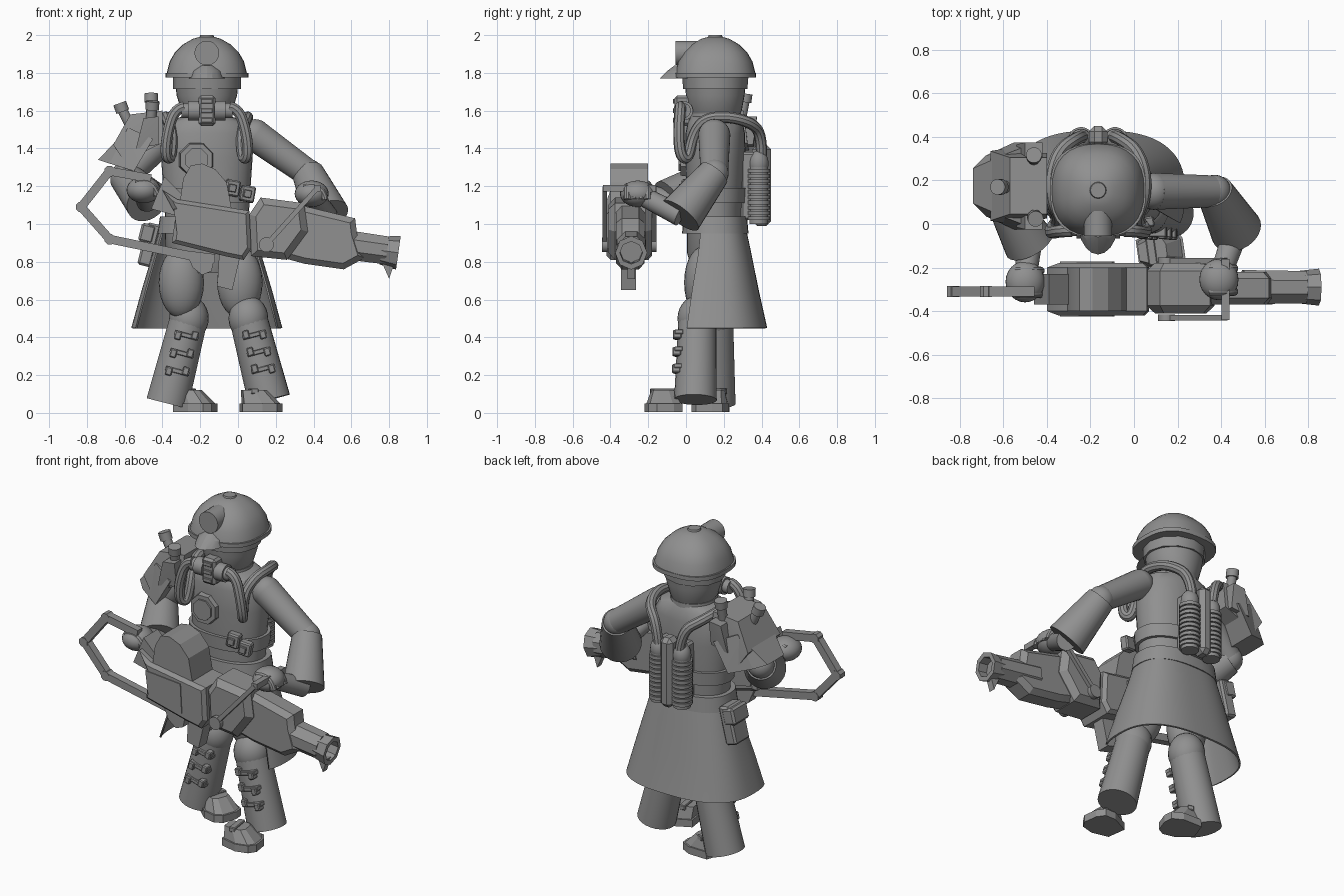
import bpy, bmesh
from math import sin, cos, radians, pi, copysign
from mathutils import Vector, Matrix, Euler

cube = bpy.data.objects.get("Cube")
if cube:
    bpy.data.objects.remove(cube)
grey = bpy.data.materials.new("plain_grey")
grey.use_nodes = True
grey.diffuse_color = (0.28, 0.28, 0.28, 1)
grey.node_tree.nodes["Principled BSDF"].inputs["Base Color"].default_value = grey.diffuse_color
CX, CY = -0.165, 0.155  # body axis

def finish(name, bm, angle=35):
    """Turn a bmesh into an object, smooth but with sharp edges kept."""
    bmesh.ops.recalc_face_normals(bm, faces=bm.faces)
    for face in bm.faces:
        face.smooth = True
    for edge in bm.edges:
        edge.smooth = edge.calc_face_angle(pi) < radians(angle)
    mesh = bpy.data.meshes.new(name)
    bm.to_mesh(mesh)
    bm.free()
    mesh.materials.append(grey)
    obj = bpy.data.objects.new(name, mesh)
    bpy.context.scene.collection.objects.link(obj)
    return obj

def loft(name, rows, seg=32, arc=(0, 360), caps=True, centre=(CX, CY), power=2):
    """Stack (super)ellipses given as (z, radius x, radius y, optional shift y)."""
    bm = bmesh.new()
    count = seg if caps else seg + 1
    bulge = lambda v: copysign(abs(v) ** (2 / power), v)
    angles = [radians(arc[0] + (arc[1] - arc[0]) * i / seg) for i in range(count)]
    rings = [[bm.verts.new((centre[0] + rx * bulge(cos(a)), centre[1] + sum(shift) + ry * bulge(sin(a)), z))
              for a in angles] for z, rx, ry, *shift in rows]
    for low, high in zip(rings, rings[1:]):
        for i in range(seg):
            j = (i + 1) % count
            bm.faces.new((low[i], low[j], high[j], high[i]))
    if caps:
        bm.faces.new(rings[0])
        bm.faces.new(rings[-1])
    return finish(name, bm)

def tube(name, p, q, r1, r2=None, seg=24):
    p, q = Vector(p), Vector(q)
    turn = (q - p).to_track_quat('Z', 'Y').to_matrix().to_4x4() @ Matrix.Rotation(pi / seg, 4, 'Z')
    bm = bmesh.new()
    bmesh.ops.create_cone(bm, cap_ends=True, segments=seg, radius1=r1, radius2=r2 or r1,
                          depth=(q - p).length, matrix=Matrix.Translation((p + q) / 2) @ turn)
    finish(name, bm)

def box(name, pos, size, turn=(0, 0, 0), round_off=.15):
    bm = bmesh.new()
    rot = Euler([radians(t) for t in turn]).to_matrix().to_4x4()
    bmesh.ops.create_cube(bm, size=1, matrix=Matrix.Translation(pos) @ rot @ Matrix.Diagonal((*size, 1)))
    bmesh.ops.bevel(bm, geom=bm.edges[:], offset=min(size) * round_off, segments=1, affect='EDGES')
    finish(name, bm)

def ball(name, pos, size):
    bm = bmesh.new()
    bmesh.ops.create_uvsphere(bm, u_segments=24, v_segments=14, radius=1,
                              matrix=Matrix.Translation(pos) @ Matrix.Diagonal((*size, 1)))
    finish(name, bm)

def prism(name, outline, y0, y1, chamfer=0):
    """Extrude a side outline of (x, z) points across y, chamfering both side faces."""
    bm = bmesh.new()
    face = bm.faces.new([bm.verts.new((x, y0, z)) for x, z in outline])
    new = bmesh.ops.extrude_face_region(bm, geom=[face])["geom"]
    bmesh.ops.translate(bm, vec=(0, y1 - y0, 0), verts=[v for v in new if isinstance(v, bmesh.types.BMVert)])
    if chamfer:
        rims = [e for e in bm.edges if abs(e.verts[0].co.y - e.verts[1].co.y) < .001]
        bmesh.ops.bevel(bm, geom=rims, offset=chamfer, segments=1, affect='EDGES')
    finish(name, bm, 25)

def hull(name, points):
    bm = bmesh.new()
    for p in points:
        bm.verts.new(p)
    bmesh.ops.convex_hull(bm, input=bm.verts[:])
    finish(name, bm, 15)

def hose(name, points, radius):
    bm = bmesh.new()
    curve = bpy.data.curves.new(name, 'CURVE')
    curve.dimensions, curve.bevel_depth, curve.bevel_resolution = '3D', radius, 3
    curve.resolution_u, curve.use_fill_caps = 6, True
    spline = curve.splines.new('NURBS')
    spline.points.add(len(points) - 1)
    for point, co in zip(spline.points, points):
        point.co = (*co, 1)
    spline.use_endpoint_u, spline.order_u = True, 3
    temp = bpy.data.objects.new(name, curve)
    bpy.context.scene.collection.objects.link(temp)
    bm.from_mesh(bpy.data.meshes.new_from_object(temp.evaluated_get(bpy.context.evaluated_depsgraph_get())))
    bpy.data.objects.remove(temp)
    finish(name, bm)

# Helmet with lamp and peak
dome = [(1.8, .212), (1.86, .197), (1.91, .168), (1.95, .127), (1.98, .075), (1.99, .04)]
loft("helmet_rim", [(1.775, .22, .215), (1.8, .22, .215)], power=2.6)
loft("helmet_dome", [(z, r, r) for z, r in dome], power=2.4)
loft("helmet_button", [(1.97, .045, .045), (2, .035, .035)], 16)
tube("helmet_lamp", (CX, .06, 1.905), (CX, -.055, 1.905), .065)
hull("helmet_peak", [(CX + w * cos(a), .02 - d * sin(a), z) for a in [pi * i / 10 for i in range(11)]
                     for w, d, z in ((.095, .16, 1.77), (.085, .12, 1.81), (.045, .08, 1.84))])
# Head, eye band and breathing mask
loft("head", [(1.5, .11, .12), (1.57, .115, .125), (1.6, .135, .14), (1.68, .16, .155), (1.79, .172, .165)])
loft("eye_band", [(1.715, .18, .17), (1.775, .18, .175)], 12)
box("mask_block", (CX, -.015, 1.6), (.09, .09, .16))
for z in (1.55, 1.6, 1.65):
    box("mask_slat", (CX, -.06, z), (.06, .02, .025))
side = [(.12, -.03, 1.62), (.17, -.03, 1.61), (.21, -.04, 1.48), (.22, -.03, 1.36), (.19, .01, 1.34),
        (.18, .04, 1.48), (.21, .1, 1.56), (.22, .22, 1.57), (.18, .34, 1.54), (.09, .4, 1.48), (.075, .4, 1.36)]
for s in (-1, 1):
    tube("mask_filter", (CX + s * .04, -.015, 1.6), (CX + s * .1, -.015, 1.6), .052)
    tube("filter_cap", (CX + s * .1, -.015, 1.6), (CX + s * .135, -.015, 1.6), .04)
    hose("breathing_hose", [(CX + s * x, y, z) for x, y, z in side], .03)
# Torso, belts and chest plate
loft("torso", [(1.02, .22, .145), (1.17, .23, .15), (1.35, .242, .16), (1.48, .236, .157),
               (1.54, .205, .145), (1.57, .13, .13)], power=2.2)
loft("collar", [(1.5, .14, .14), (1.585, .13, .135)])
loft("chest_belt", [(1.11, .245, .165), (1.19, .25, .17)], power=2.2)
loft("waist_belt", [(.95, .262, .176), (1.04, .248, .168)], power=2.4)
loft("pelvis", [(.74, .15, .12), (.85, .22, .15), (1.04, .225, .15)])
tube("chest_plate", (-.22, .03, 1.34), (-.22, -.03, 1.34), .1, .09, 8)
tube("chest_disc", (-.22, 0, 1.34), (-.22, -.04, 1.34), .065, .065, 8)
for x, z in ((-.03, 1.19), (.05, 1.16)):
    box("belt_buckle", (x, .005, z), (.075, .05, .085), (0, 10, 12))
    box("buckle_pin", (x, -.025, z), (.04, .02, .04), (0, 10, 12))
# Long coat skirt, open at the front, with a hip pouch
skirt = loft("coat_skirt", [(.98, .247, .162), (.85, .285, .19), (.65, .345, .24, -.01), (.45, .4, .29, -.015)],
             40, (-22, 202), False, power=2.6)
skirt.modifiers.new("thickness", 'SOLIDIFY').thickness = .01
box("hip_pouch", (-.47, .2, .89), (.075, .14, .23), (0, 14, 0))
box("pouch_flap", (-.48, .2, .95), (.08, .15, .1), (0, 14, 0))
# Back tanks
for s in (-1, 1):
    x = CX + s * .078
    tube("tank", (x, .385, 1), (x, .385, 1.32), .05)
    ball("tank_cap", (x, .385, 1.32), (.052, .052, .07))
    for i in range(10):
        tube("tank_ring", (x, .385, 1.02 + i * .028), (x, .385, 1.04 + i * .028), .06)
box("tank_spine", (CX, .4, 1.205), (.085, .1, .43), round_off=.3)
box("tank_mount", (CX, .33, 1.2), (.2, .08, .36))
# Arms: shoulder, elbow, cuff end, hand
arms = (("left", (.09, .15, 1.47), (.37, .15, 1.27), (.47, -.03, 1.045), (.39, -.255, 1.16)),
        ("right", (-.38, .15, 1.47), (-.6, .12, 1.25), (-.48, -.09, 1.12), (-.5, -.265, 1.18)))
for name, shoulder, elbow, cuff, hand in arms:
    ball(name + "_shoulder", shoulder, (.085, .085, .085))
    tube(name + "_upper_arm", shoulder, elbow, .085, .073)
    ball(name + "_elbow", elbow, (.076, .076, .076))
    tube(name + "_cuff", elbow, cuff, .085, .12)
    tube(name + "_wrist", cuff, hand, .058, .05)
    ball(name + "_hand", hand, (.09, .095, .07))
    for i in range(4):
        x, y, z = hand[0], hand[1] + .05 - i * .035, hand[2]
        hose(name + "_finger", [(x - .04, y, z + .03), (x + .05, y, z + .06), (x + .07, y, z - .03)], .02)
# Shoulder armour in overlapping plates with three vents
plates = (("upper", ((-.4, .13, 1.6), (-.57, .13, 1.58), (-.66, .16, 1.42), (-.6, .17, 1.33), (-.4, .15, 1.43))),
          ("lower", ((-.58, .15, 1.51), (-.74, .08, 1.34), (-.68, .14, 1.32), (-.55, .2, 1.28), (-.45, .2, 1.45))),
          ("front", ((-.42, .2, 1.57), (-.5, .2, 1.56), (-.54, .19, 1.4), (-.42, .18, 1.42))))
for name, outline in plates:
    hull("shoulder_plate_" + name, [(x, .175 + s * d, z) for s in (-1, 1) for x, d, z in outline])
for x, y, z, lean, tip in ((-.46, .31, 1.67, 0, .02), (-.61, .17, 1.62, -.05, 0), (-.455, .03, 1.63, .01, -.02)):
    tube("vent_stem", (x - lean, y - tip, z - .12), (x, y, z - .02), .027)
    tube("vent_cap", (x, y, z - .025), (x + lean / 3, y + tip / 3, z + .02), .036)
# Legs: thigh, shin guard with buckles, boot
legs = (("left", (.01, .09, .69), (.055, .06, .5), (.165, .05, .07), (.115, -.12), 98),
        ("right", (-.3, .1, .69), (-.26, .15, .5), (-.375, .15, .05), (-.23, .14), 70))
outline = [(-.06, .1), (.06, .1), (.1, -.02), (.09, -.09), (.04, -.115), (-.05, -.115), (-.09, -.08), (-.1, 0)]
for name, thigh, knee, ankle, foot, yaw in legs:
    ball(name + "_thigh", thigh, (.12, .1, .19))
    ball(name + "_knee", knee, (.105, .105, .12))
    tube(name + "_shin", knee, ankle, .1, .113)
    k, a = Vector(knee), Vector(ankle)
    tilt = copysign(15, k.x - a.x)
    for t in (.2, .41, .62):
        p = k.lerp(a, t) + Vector((.01, -.095, 0))
        box(name + "_shin_strap", p, (.13, .045, .025), (0, tilt, 0))
        for s in (-1, 1):
            box(name + "_shin_buckle", p + Vector((s * .045, -.01, 0)), (.035, .045, .045), (0, tilt, 0))
    place = lambda x, y, z: Matrix.Rotation(radians(yaw), 3, 'Z') @ Vector((x, y, 0)) + Vector((*foot, z))
    hull(name + "_sole", [place(x, y, z) for x, y in outline for z in (.005, .05)])
    hull(name + "_boot", [place(x * g, y * g + h, z) for x, y in outline for g, h, z in ((.9, 0, .05), (.6, .035, .12))])
    box(name + "_boot_strap", place(0, .035, .115), (.13, .04, .03), (0, 0, yaw))
# Weapon body, built from side outlines
prism("receiver", [(-.4, 1.18), (-.32, 1.13), (.06, 1.07), (.07, .87), (.03, .81), (-.07, .83), (-.35, .9), (-.33, 1.05)],
      -.42, -.18, .02)
prism("receiver_panel", [(-.34, 1.08), (-.1, 1.06), (-.09, .88), (-.32, .93)], -.425, -.172)
prism("receiver_rear", [(-.39, 1.25), (-.28, 1.14), (-.31, 1.04), (-.46, 1.08)], -.37, -.23)
prism("drum_housing", [(-.31, 1.1), (-.29, 1.24), (-.25, 1.31), (-.19, 1.32), (-.12, 1.29), (-.06, 1.22), (-.03, 1.06)],
      -.4, -.2)
prism("magazine", [(-.1, .84), (.01, .82), (-.03, .65), (-.11, .67)], -.345, -.265)
prism("trigger_guard", [(-.28, .86), (-.12, .84), (-.14, .75), (-.19, .73), (-.24, .77)], -.34, -.27)
prism("hand_guard", [(.12, 1.14), (.35, 1.11), (.37, .96), (.26, .81), (.07, .83), (.06, 1.05)], -.41, -.18, .035)
prism("front_block", [(.33, 1.1), (.62, 1.03), (.63, .95), (.67, .82), (.56, .76), (.35, .79), (.24, .82)], -.37, -.22, .03)
tube("barrel", (.5, -.29, .9), (.79, -.29, .86), .085, .08, 8)
muzzle = loft("muzzle", [(0, .075, .075), (.09, .09, .085), (.09, .06, .06), (.01, .06, .06)], 8, centre=(0, 0))
muzzle.location, muzzle.rotation_euler = (.76, -.29, .86), (0, radians(98), 0)
prism("front_sight_fin", [(.76, .8), (.83, .8), (.8, .71)], -.31, -.27)
# Side carrying handle and bent frame stock
for y in (-.43, -.17):
    tube("handle_arm", (.15, y, .89), (.42, y, 1.19), .018, seg=4)
    tube("handle_pivot", (.15, y - .015, .89), (.15, y + .015, .89), .04, seg=12)
tube("handle_grip", (.42, -.44, 1.19), (.42, -.16, 1.19), .025, seg=4)
path = [(-.46, 1.24), (-.68, 1.28), (-.83, 1.09), (-.68, .92), (-.15, .81)]
for (x1, z1), (x2, z2) in zip(path, path[1:]):
    tube("stock_frame", (x1, -.31, z1), (x2, -.31, z2), .032, seg=4)
    tube("stock_joint", (x2, -.335, z2), (x2, -.285, z2), .03, seg=8)
